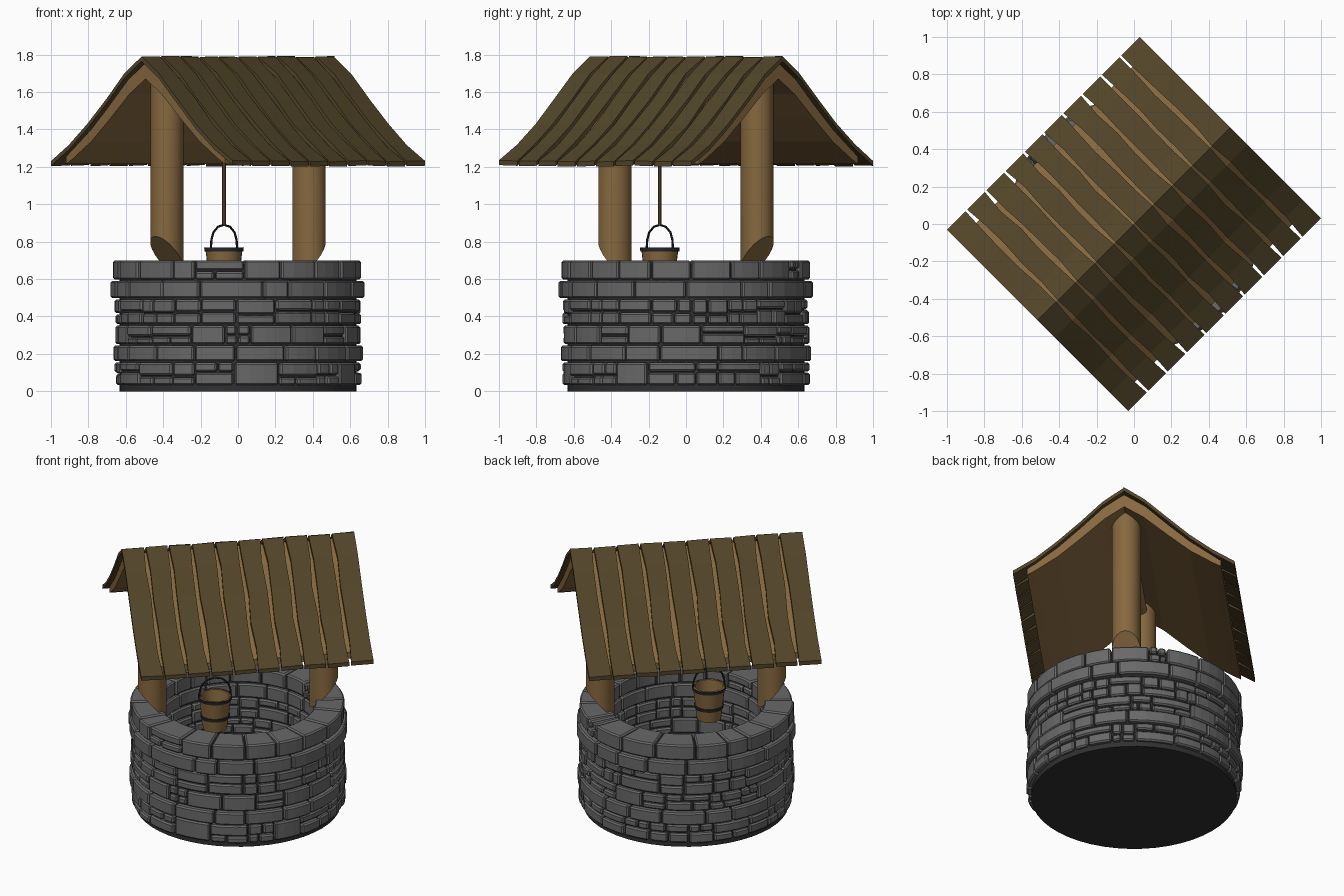
import bpy, bmesh, math, random
from mathutils import Vector

if "Cube" in bpy.data.objects:
    bpy.data.objects.remove(bpy.data.objects["Cube"])

random.seed(7)
TURN = math.radians(45)   # the roof, posts and bucket sit diagonally over the ring


def material(name, rgb):
    m = bpy.data.materials.new(name)
    m.diffuse_color = (*rgb, 1)
    m.use_nodes = True
    m.node_tree.nodes["Principled BSDF"].inputs["Base Color"].default_value = m.diffuse_color
    return m


STONE = material("stone", (0.14, 0.14, 0.14))
MORTAR = material("mortar", (0.03, 0.03, 0.032))
WOOD = material("wood", (0.24, 0.14, 0.05))
PLANK = material("plank", (0.085, 0.06, 0.022))
IRON = material("iron", (0.02, 0.02, 0.022))
ROPE = material("rope", (0.12, 0.065, 0.03))


def loft(bm, rings, loop=False):
    """Skin a list of closed rings; cap the ends unless the rings loop."""
    vs = [[bm.verts.new(p) for p in r] for r in rings]
    n = len(vs[0])
    for a, b in zip(vs, vs[1:] + (vs[:1] if loop else [])):
        for k in range(n):
            bm.faces.new((a[k], a[(k + 1) % n], b[(k + 1) % n], b[k]))
    if not loop:
        bm.faces.new(vs[0][::-1])
        bm.faces.new(vs[-1])


def finish(bm, name, mat, turn=0, smooth=False, bevel=0):
    bmesh.ops.recalc_face_normals(bm, faces=bm.faces)
    me = bpy.data.meshes.new(name)
    bm.to_mesh(me)
    bm.free()
    me.materials.append(mat)
    ob = bpy.data.objects.new(name, me)
    ob.rotation_euler.z = turn
    bpy.context.collection.objects.link(ob)
    if bevel:
        mod = ob.modifiers.new("bevel", 'BEVEL')
        mod.width, mod.segments, mod.limit_method = bevel, 1, 'ANGLE'
    if smooth:
        bpy.ops.object.select_all(action='DESELECT')
        ob.select_set(True)
        bpy.context.view_layer.objects.active = ob
        bpy.ops.object.shade_smooth_by_angle(angle=math.radians(35))
    return ob


def circle(c, r, z, n):
    return [(c[0] + r * math.cos(2 * math.pi * k / n),
             c[1] + r * math.sin(2 * math.pi * k / n), z) for k in range(n)]


def turned(name, c, profile, mat, n=24, turn=TURN, loop=False):
    """Turned solid from (radius, z) pairs; loop makes a hollow ring."""
    bm = bmesh.new()
    loft(bm, [circle(c, r, z, n) for r, z in profile], loop)
    return finish(bm, name, mat, turn, smooth=True)


def rod(name, path, r, mat, n=8):
    """Round rod along a path lying in the local xz plane."""
    pts = [Vector(p) for p in path]
    rings = []
    for i, p in enumerate(pts):
        t = (pts[min(i + 1, len(pts) - 1)] - pts[max(i - 1, 0)]).normalized()
        side = Vector((0, 1, 0))
        up = t.cross(side)
        rings.append([p + r * (math.cos(2 * math.pi * k / n) * side +
                               math.sin(2 * math.pi * k / n) * up) for k in range(n)])
    bm = bmesh.new()
    loft(bm, rings)
    return finish(bm, name, mat, TURN, smooth=True)


# Mortar core with a closed floor
turned("mortar_core", (0, 0),
       [(0.001, 0), (0.634, 0), (0.634, 0.68), (0.5, 0.68), (0.5, 0.03), (0.001, 0.03)],
       MORTAR, n=48, turn=0)


# Stone courses: bevelled curved blocks, some split into smaller ones
def block(bm, a0, a1, z0, z1, r):
    ro = r + random.uniform(-0.008, 0.005)
    ri = 0.48 + random.uniform(-0.006, 0.008)
    a0, a1, z0, z1 = a0 + 0.007, a1 - 0.007, z0 + 0.004, z1 - 0.004
    steps = 3 if a1 - a0 > 0.2 else 2
    rings = []
    for i in range(steps + 1):
        a = a0 + (a1 - a0) * i / steps
        c, s = math.cos(a), math.sin(a)
        rings.append([(ri * c, ri * s, z0), (ro * c, ro * s, z0),
                      (ro * c, ro * s, z1), (ri * c, ri * s, z1)])
    loft(bm, rings)


courses = [(0.03, 0.157, 0.66, 20, 0.7), (0.157, 0.248, 0.671, 18, 0.0),
           (0.248, 0.355, 0.66, 20, 0.55), (0.355, 0.494, 0.657, 20, 0.75),
           (0.494, 0.594, 0.677, 17, 0.0), (0.594, 0.704, 0.663, 20, 0.2)]
for i, (z0, z1, r, n, split) in enumerate(courses):
    bm = bmesh.new()
    start = random.random()
    cuts = [start + 2 * math.pi * (k + random.uniform(-0.25, 0.25)) / n for k in range(n)]
    cuts.append(cuts[0] + 2 * math.pi)
    for a0, a1 in zip(cuts, cuts[1:]):
        if random.random() >= split:
            block(bm, a0, a1, z0, z1, r)
            continue
        zm = z0 + (z1 - z0) * random.uniform(0.38, 0.62)
        for lo, hi in ((z0, zm), (zm, z1)):
            if random.random() < 0.5:
                am = a0 + (a1 - a0) * random.uniform(0.35, 0.65)
                block(bm, a0, am, lo, hi, r)
                block(bm, am, a1, lo, hi, r)
            else:
                block(bm, a0, a1, lo, hi, r)
    finish(bm, f"stone_course_{i + 1}", STONE, bevel=0.009)

# Posts, with the outer foot cut away at a slant
for s in (-1, 1):
    bm = bmesh.new()
    loft(bm, [circle((s * 0.537, 0), 0.09, z, 20) for z in (0.6, 1.68)])
    bmesh.ops.bisect_plane(bm, geom=bm.verts[:] + bm.edges[:] + bm.faces[:],
                           plane_co=(s * 0.601, 0, 0.8), plane_no=(s * 0.1, 0, -0.089),
                           clear_outer=True)
    bmesh.ops.holes_fill(bm, edges=[e for e in bm.edges if e.is_boundary])
    finish(bm, "left_post" if s < 0 else "right_post", WOOD, TURN, smooth=True)

# Roof underlay: one flared slab
top = [(0, 1.755), (0.13, 1.667), (0.27, 1.53), (0.41, 1.40), (0.55, 1.292), (0.6, 1.255)]
low = [(0.6, 1.215), (0.55, 1.243), (0.41, 1.335), (0.27, 1.455), (0.12, 1.59), (0, 1.67)]
section = top + low + [(-v, z) for v, z in low[-2::-1]] + [(-v, z) for v, z in top[:0:-1]]
bm = bmesh.new()
loft(bm, [[(u, v, z) for v, z in section] for u in (-0.7, 0.7)])
finish(bm, "roof_underlay", WOOD, TURN)

# Roof planks with wavy edges, ten per slope
slope = [(0, 1.79), (0.13, 1.697), (0.27, 1.562), (0.41, 1.43), (0.55, 1.318), (0.686, 1.232)]
COUNT, HALF = 10, 0.728
for s, name in ((-1, "front_roof_planks"), (1, "back_roof_planks")):
    bm = bmesh.new()
    w = 2 * HALF / COUNT
    for i in range(COUNT):
        u0, u1 = -HALF + i * w, -HALF + (i + 1) * w
        lift = random.uniform(-0.004, 0.003)
        rings = []
        for j, (v, z) in enumerate(slope):
            wave = 0 if j in (0, 5) else 0.014
            a = u0 + (0.006 + random.uniform(0, wave) if i else 0)
            b = u1 - (0.006 + random.uniform(0, wave) if i < COUNT - 1 else 0)
            za = z + lift + random.uniform(-0.003, 0.003)
            zb = z + lift + random.uniform(-0.003, 0.003)
            y = s * v
            rings.append([(a, y, za), (b, y, zb), (b, y, zb - 0.026), (a, y, za - 0.026)])
        loft(bm, rings)
    finish(bm, name, PLANK, TURN)

# Crossbar under the ridge and the hanging rope
BX, BY = -0.152, -0.046
rod("crossbar", [(-0.5, 0, 1.6), (0.5, 0, 1.6)], 0.04, WOOD, 12)
rod("rope", [(BX, BY, 0.885), (BX, BY, 1.6)], 0.01, ROPE)

# Bucket: hollow tapered tub, iron hoops and bail handle
turned("bucket", (BX, BY),
       [(0.001, 0.55), (0.075, 0.55), (0.1, 0.768), (0.088, 0.768), (0.066, 0.57), (0.001, 0.57)],
       WOOD)
for name, z, r in (("bucket_rim_hoop", 0.758, 0.099), ("bucket_lower_hoop", 0.635, 0.085)):
    turned(name, (BX, BY), [(r - 0.008, z - 0.01), (r + 0.005, z - 0.01),
                            (r + 0.007, z + 0.01), (r - 0.006, z + 0.01)], IRON, loop=True)
arch = [(-0.1, 0.755), (-0.095, 0.81), (-0.08, 0.85), (-0.045, 0.88), (0, 0.89)]
arch += [(-x, z) for x, z in arch[-2::-1]]
rod("bucket_handle", [(BX + x, BY, z) for x, z in arch], 0.006, IRON)
